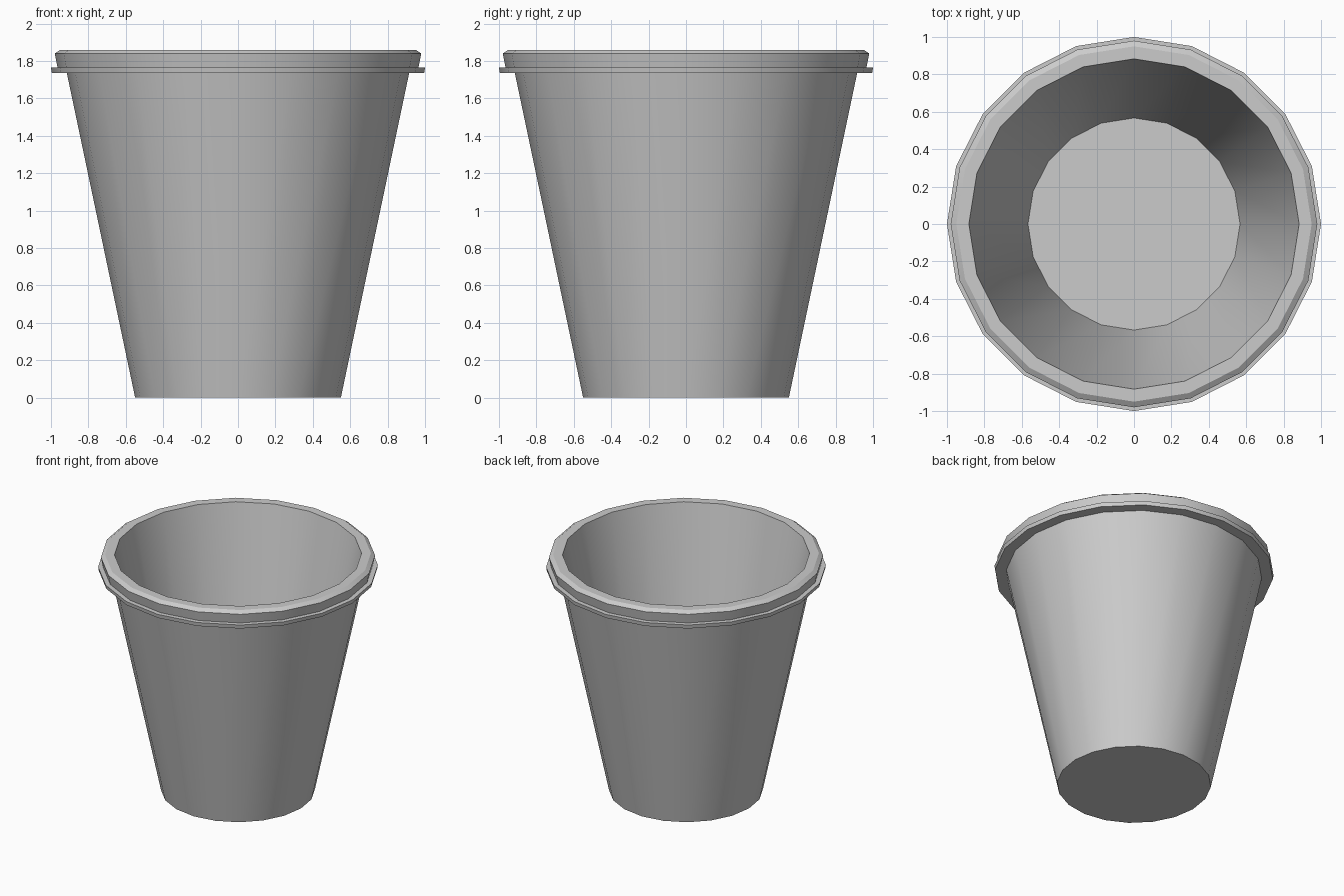
import bpy, bmesh
from math import cos, sin, tau, radians

if "Cube" in bpy.data.objects:
    bpy.data.objects.remove(bpy.data.objects["Cube"])

SIDES = 20

# Cross-section (radius, height): outer wall, ledge, lip, inner wall
profile = [
    (0.55, 0.0), (0.915, 1.735),
    (0.995, 1.735), (1.0, 1.765),
    (0.965, 1.765), (0.98, 1.84), (0.95, 1.86),
    (0.883, 1.86), (0.567, 0.25),
]


def lathe(name, points):
    bm = bmesh.new()
    rings = [[bm.verts.new((r * cos(tau * i / SIDES), r * sin(tau * i / SIDES), z))
              for i in range(SIDES)] for r, z in points]
    for a, b in zip(rings, rings[1:]):
        for i in range(SIDES):
            j = (i + 1) % SIDES
            bm.faces.new((a[i], a[j], b[j], b[i]))
    # Underside and inside floor
    bm.faces.new(rings[0][::-1])
    bm.faces.new(rings[-1])
    bmesh.ops.recalc_face_normals(bm, faces=bm.faces)
    mesh = bpy.data.meshes.new(name)
    bm.to_mesh(mesh)
    bm.free()
    obj = bpy.data.objects.new(name, mesh)
    bpy.context.collection.objects.link(obj)
    return obj


# Tapered cup with stepped rim
cup = lathe("cup", profile)
bpy.context.view_layer.objects.active = cup
cup.select_set(True)
bpy.ops.object.shade_smooth_by_angle(angle=radians(30))
